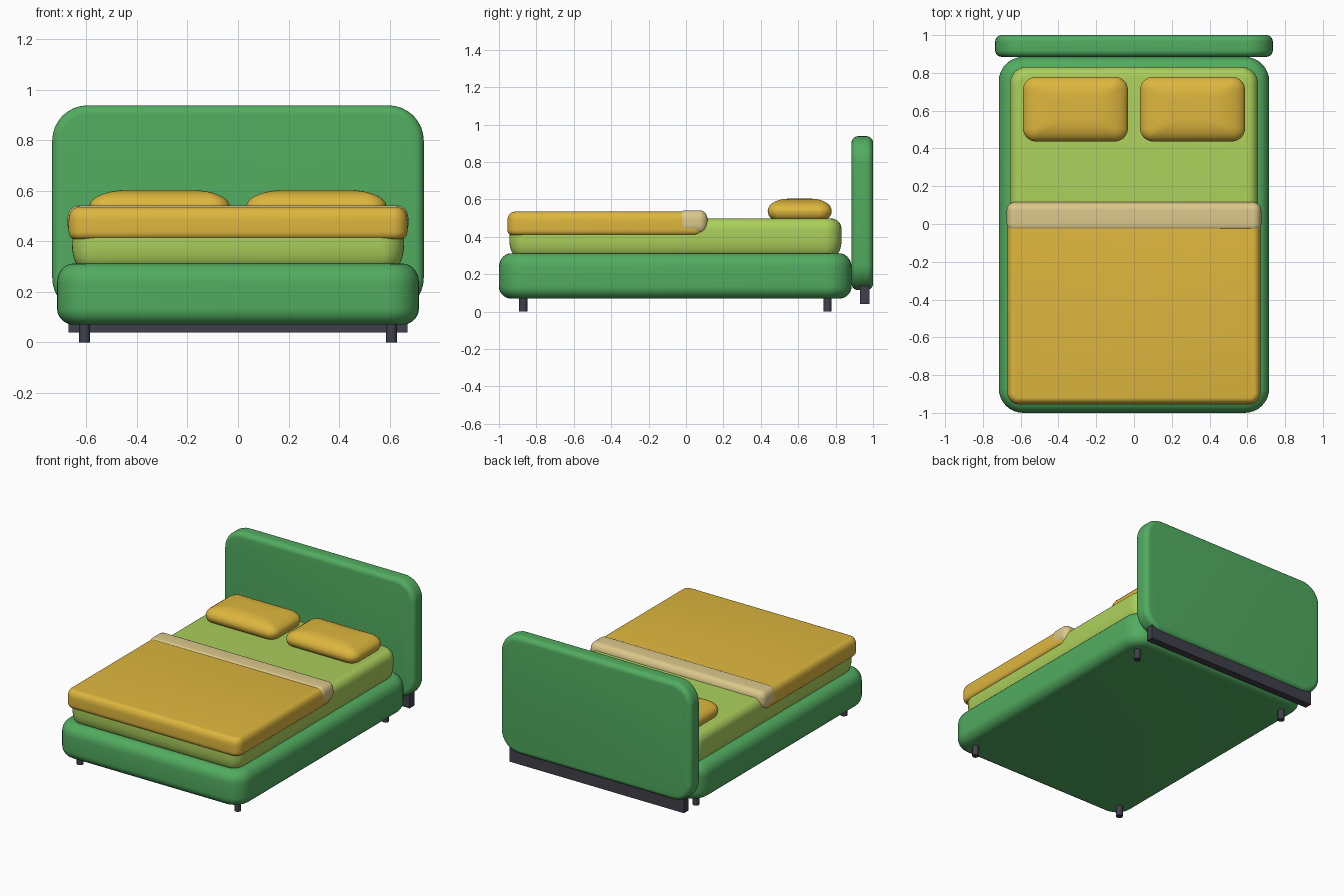
import bpy, bmesh, math
from mathutils import Matrix

if "Cube" in bpy.data.objects:
    bpy.data.objects.remove(bpy.data.objects["Cube"])


def material(name, rgb):
    m = bpy.data.materials.new(name)
    m.diffuse_color = (*rgb, 1)
    m.use_nodes = True
    m.node_tree.nodes["Principled BSDF"].inputs["Base Color"].default_value = m.diffuse_color
    return m


GREEN = material("green fabric", (0.084, 0.413, 0.117))
LIME = material("lime sheet", (0.413, 0.631, 0.107))
MUSTARD = material("mustard cloth", (0.73, 0.47, 0.048))
BEIGE = material("beige fold", (0.716, 0.578, 0.262))
DARK = material("dark metal", (0.051, 0.051, 0.069))


def finish(name, bm, mat):
    bmesh.ops.recalc_face_normals(bm, faces=bm.faces)
    me = bpy.data.meshes.new(name)
    bm.to_mesh(me)
    bm.free()
    me.materials.append(mat)
    ob = bpy.data.objects.new(name, me)
    bpy.context.collection.objects.link(ob)
    bpy.ops.object.select_all(action='DESELECT')
    ob.select_set(True)
    bpy.context.view_layer.objects.active = ob
    bpy.ops.object.shade_smooth_by_angle(angle=math.radians(40))
    return ob


def outline(hx, hy, r, steps=8):
    """Rounded rectangle, counter-clockwise."""
    pts = []
    for k, (sx, sy) in enumerate(((1, 1), (-1, 1), (-1, -1), (1, -1))):
        for i in range(steps + 1):
            a = math.pi / 2 * (k + i / steps)
            pts.append((sx * (hx - r) + r * math.cos(a), sy * (hy - r) + r * math.sin(a)))
    return pts


def cushion(name, mat, lo, hi, corner, inset, top, bottom, upright=False, bottom_inset=None):
    """Rounded slab: plan corner radius, edge insets (x, y), top and bottom edge heights."""
    c = [(a + b) / 2 for a, b in zip(lo, hi)]
    h = [(b - a) / 2 for a, b in zip(lo, hi)]
    if upright:
        h = [h[0], h[2], h[1]]
    low = bottom_inset or inset
    n = 7
    profile = []
    for i in range(n + 1):
        a = math.pi / 2 * i / n
        profile.append((low, 1 - math.sin(a), -h[2] + bottom * (1 - math.cos(a))))
    for i in range(n + 1):
        a = math.pi / 2 * i / n
        profile.append((inset, 1 - math.cos(a), h[2] - top * (1 - math.sin(a))))
    bm = bmesh.new()
    rings = []
    for ins, t, z in profile:
        hx, hy = h[0] - ins[0] * t, h[1] - ins[1] * t
        r = max(corner - min(ins) * t, corner * 0.4)
        rings.append([bm.verts.new((x, y, z)) for x, y in outline(hx, hy, r)])
    m = len(rings[0])
    for a, b in zip(rings, rings[1:]):
        for i in range(m):
            bm.faces.new((a[i], a[(i + 1) % m], b[(i + 1) % m], b[i]))
    bm.faces.new(rings[0][::-1])
    bm.faces.new(rings[-1])
    bmesh.ops.remove_doubles(bm, verts=bm.verts, dist=0.0002)
    mx = Matrix.Translation(c)
    if upright:
        mx = mx @ Matrix.Rotation(math.pi / 2, 4, 'X')
    bm.transform(mx)
    return finish(name, bm, mat)


# Upholstered base and headboard
cushion("bed_base", GREEN, (-0.716, -1.0, 0.07), (0.716, 0.885, 0.312), 0.13,
        (0.065, 0.065), 0.075, 0.065)
cushion("headboard", GREEN, (-0.735, 0.885, 0.115), (0.735, 1.0, 0.938), 0.14,
        (0.035, 0.035), 0.035, 0.035, upright=True)

# Mattress, narrowing toward the bottom
cushion("mattress", LIME, (-0.657, -0.945, 0.30), (0.657, 0.832, 0.497), 0.09,
        (0.05, 0.05), 0.06, 0.09, bottom_inset=(0.035, 0.035))

# Duvet and its turned-back edge
cushion("duvet", MUSTARD, (-0.67, -0.955, 0.41), (0.67, 0.10, 0.534), 0.06,
        (0.035, 0.035), 0.05, 0.03, bottom_inset=(0.02, 0.02))
cushion("duvet_fold", BEIGE, (-0.674, -0.045, 0.416), (0.674, 0.116, 0.541), 0.045,
        (0.04, 0.04), 0.05, 0.05)

# Pillows
for side, x in (("left", -0.31), ("right", 0.31)):
    cushion(side + "_pillow", MUSTARD, (x - 0.278, 0.437, 0.485), (x + 0.278, 0.779, 0.604),
            0.07, (0.16, 0.11), 0.065, 0.05, bottom_inset=(0.05, 0.06))

# Feet
for end, y in (("front", -0.87), ("back", 0.757)):
    for side, x in (("left", -0.607), ("right", 0.607)):
        bm = bmesh.new()
        bmesh.ops.create_cone(bm, cap_ends=True, segments=16, radius1=0.022, radius2=0.022,
                              depth=0.1, matrix=Matrix.Translation((x, y, 0.05)))
        finish(f"{end}_{side}_foot", bm, DARK)

# Rail under the headboard
bm = bmesh.new()
bmesh.ops.create_cube(bm, size=1, matrix=Matrix.Translation((0, 0.955, 0.09))
                      @ Matrix.Diagonal((1.342, 0.052, 0.10, 1)))
finish("headboard_rail", bm, DARK)
